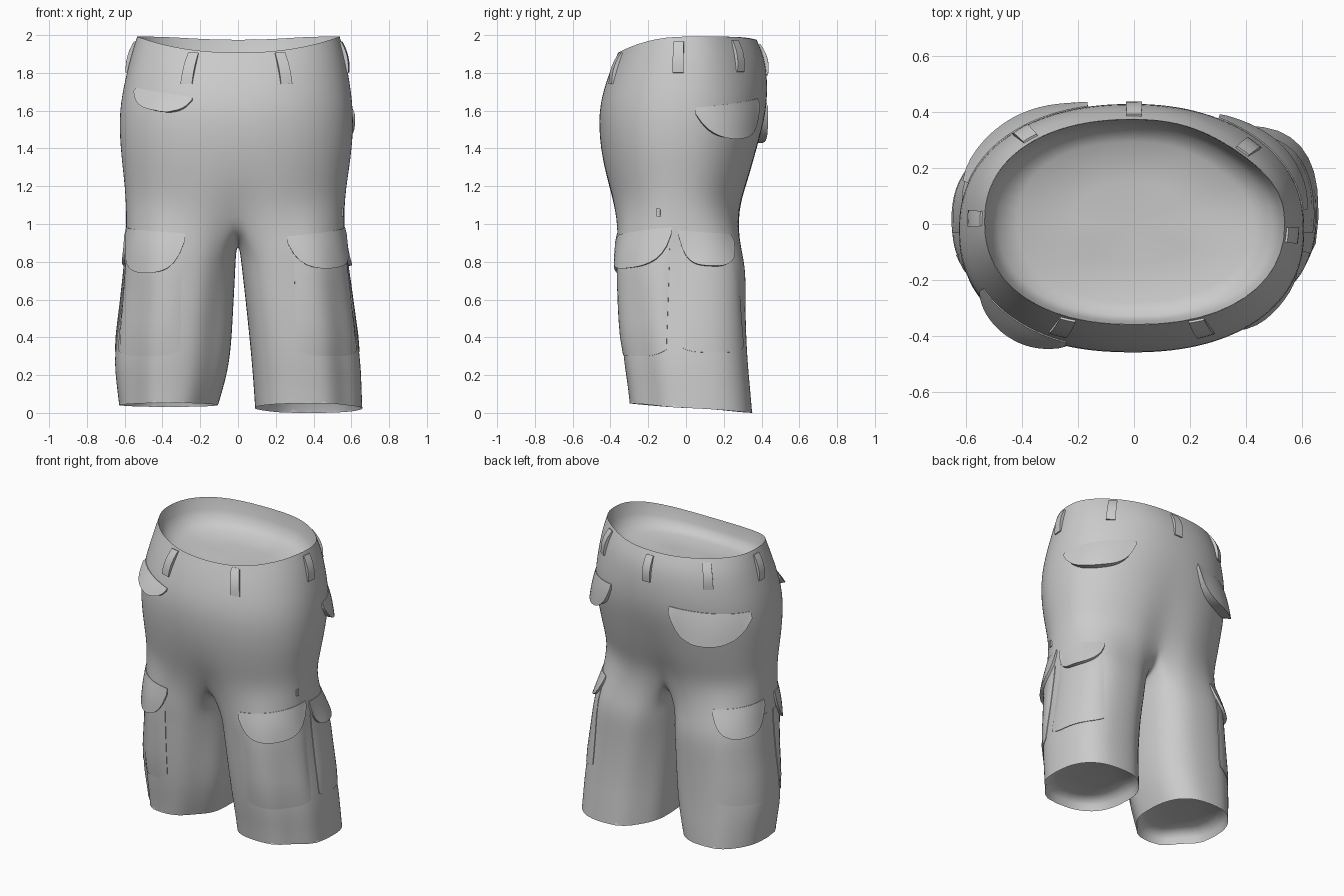
import bpy, bmesh, math
from mathutils import Vector
from mathutils.bvhtree import BVHTree

if "Cube" in bpy.data.objects:
    bpy.data.objects.remove(bpy.data.objects["Cube"])

N, M = 48, 11          # waist ring sides, points along the crotch seam


def spow(v, n):
    return math.copysign(abs(v) ** (2 / n), v)


def section(a, x0, x1, y0, y1, n, cuts=(0, 0, 0, 0)):
    """Point on a rounded-box outline; cuts trim the ++, -+, -- and +- corners."""
    cx, cy = (x0 + x1) / 2, (y0 + y1) / 2
    s = 1 - cuts[int((a % math.tau) / (math.pi / 2)) % 4] * math.sin(2 * a) ** 2
    return (cx + s * (x1 - x0) / 2 * spow(math.cos(a), n),
            cy + s * (y1 - y0) / 2 * spow(math.sin(a), n))


def finish(name, bm, angle=None, up=0):
    bmesh.ops.recalc_face_normals(bm, faces=bm.faces)
    if up and up * sum(f.normal.z * f.calc_area() for f in bm.faces) < 0:
        bmesh.ops.reverse_faces(bm, faces=bm.faces)
    me = bpy.data.meshes.new(name)
    bm.to_mesh(me)
    bm.free()
    ob = bpy.data.objects.new(name, me)
    bpy.context.collection.objects.link(ob)
    for p in me.polygons:
        p.use_smooth = True
    if angle:
        bpy.ops.object.select_all(action='DESELECT')
        ob.select_set(True)
        bpy.context.view_layer.objects.active = ob
        bpy.ops.object.shade_smooth_by_angle(angle=math.radians(angle))
    return ob


def bridge(bm, a, b):
    for i in range(len(a)):
        j = (i + 1) % len(a)
        bm.faces.new((a[i], a[j], b[j], b[i]))


# Shorts body: rings from the waist down
# (z, x0, x1, y0, y1, front dip, front pinch, back pinch, back right corner cut)
TORSO = [
    (1.992, -.535, .54, -.36, .375, .085, 0, 0, .07),
    (1.90, -.565, .565, -.39, .415, .06, 0, 0, .06),
    (1.78, -.595, .588, -.425, .432, .03, 0, 0, .04),
    (1.60, -.632, .614, -.466, .43, 0, 0, 0, 0),
    (1.40, -.624, .606, -.455, .385, 0, 0, .03, 0),
    (1.22, -.602, .577, -.422, .34, 0, .02, .08, 0),
    (1.08, -.592, .562, -.392, .295, 0, .09, .15, 0),
]
# Legs (z, inner x, outer x, front y, back y, hem tilt)
LEGS = {
    1: [(.86, .010, .567, -.368, .295, 0), (.75, .022, .583, -.36, .32, 0),
        (.55, .045, .607, -.352, .315, 0), (.30, .07, .650, -.335, .325, 0),
        (.15, .082, .655, -.312, .34, .01), (.025, .09, .66, -.30, .352, .025)],
    -1: [(.86, .010, .594, -.368, .295, 0), (.75, .014, .602, -.36, .32, 0),
         (.55, .025, .622, -.352, .315, 0), (.30, .038, .662, -.335, .32, 0),
         (.15, .072, .645, -.312, .33, 0), (.042, .105, .632, -.30, .335, .01)],
}
CUTS = {1: (0, .09, 0, .15), -1: (.07, 0, .12, .17)}   # leg corners, outer side is +

bm = bmesh.new()
prev, openings = None, []
for z, x0, x1, y0, y1, dip, pf, pb, cut in TORSO:
    ring = []
    for k in range(N):
        a = -math.pi / 2 + k * math.tau / N
        x, y = section(a, x0, x1, y0, y1, 2.25, (cut, 0, 0, 0))
        if k in (0, N // 2):
            x = 0
        y *= 1 - (pf if y < 0 else pb) * math.exp(-(x / .13) ** 2)
        s = math.sin(a)
        lift = -dip * max(0, -s) ** 2 - dip * .2 * max(0, s) ** 6
        ring.append(bm.verts.new((x, y, z + lift)))
    if prev:
        bridge(bm, prev, ring)
    else:
        openings.append(("waist_lining", [v.co.copy() for v in ring], 1, .19))
    prev = ring

front, back = prev[0].co, prev[N // 2].co
seam = []
for i in range(M):                       # from back centre to front centre
    t = (i + 1) / (M + 1)
    p = back.lerp(front, t)
    p.z -= .20 * math.sin(math.pi * t) ** .7
    seam.append(bm.verts.new(p))

H = N // 2
for side, rows in LEGS.items():
    last = [prev[(side * k) % N] for k in range(H + 1)] + seam
    for r, (z, xi, xo, y0, y1, tilt) in enumerate(rows):
        ring = []
        f = min(1, .4 + .3 * r)
        for k in range(H + 1 + M):
            deg = -135 + 270 * k / H if k <= H else 135 + 90 * (k - H) / (M + 1)
            a = math.radians(deg)
            x, y = section(a, xi, xo, y0, y1, 2.7, [c * f for c in CUTS[side]])
            ring.append(bm.verts.new((side * x, y, z - tilt * math.sin(a))))
        bridge(bm, last, ring)
        last = ring
    openings.append((f"hem_lining_{'right' if side > 0 else 'left'}",
                     [v.co.copy() for v in last], -1, .10))

body = finish("shorts_body", bm)
sub = body.modifiers.new("smooth", 'SUBSURF')
sub.levels = sub.render_levels = 2

# Linings: dished panels closing the waist and the leg openings
for name, rim, up, depth in openings:
    bm = bmesh.new()
    c = sum(rim, Vector()) / len(rim)
    prev = None
    for s, d, flat in ((.998, 0, 1), (.965, .4, .9), (.91, .7, .7), (.78, .88, .4), (.4, .98, .2)):
        ring = [bm.verts.new((c.x + (p.x - c.x) * s, c.y + (p.y - c.y) * s,
                              c.z + (p.z - c.z) * flat - up * depth * d)) for p in rim]
        if prev:
            bridge(bm, prev, ring)
        prev = ring
    mid = bm.verts.new((c.x, c.y, c.z - up * depth))
    for i in range(len(prev)):
        bm.faces.new((prev[i], prev[(i + 1) % len(prev)], mid))
    finish(name, bm, up=up)

bpy.context.view_layer.update()
tree = BVHTree.FromObject(body, bpy.context.evaluated_depsgraph_get())


def cast(c, ang, z, off):
    """Point lifted off the cloth, found by looking inwards towards axis c."""
    d = Vector((math.cos(ang), math.sin(ang), 0))
    hit, nor, _, _ = tree.ray_cast(Vector((c[0], c[1], z)) + d * 1.5, -d)
    if hit is None:
        return Vector((c[0], c[1], z)) + d * .3
    return hit + (nor if nor.dot(d) > 0 else -nor) * off


def patch(name, c, p0, p1, top0, top1, depth, lift, nu=16, nv=6):
    """Cloth piece laid on the body between two plan points; depth(u), lift(u, v)."""
    a0 = math.atan2(p0[1] - c[1], p0[0] - c[0])
    a1 = math.atan2(p1[1] - c[1], p1[0] - c[0])
    a1 = a0 + (a1 - a0 + math.pi) % math.tau - math.pi
    bm = bmesh.new()

    def place(i, j, off=None):
        u, v = i / nu, j / nv
        z = top0 + (top1 - top0) * u - depth(u) * v
        return bm.verts.new(cast(c, a0 + (a1 - a0) * u, z, lift(u, v) if off is None else off))

    g = [[place(i, j) for i in range(nu + 1)] for j in range(nv + 1)]
    for j in range(nv):
        for i in range(nu):
            bm.faces.new((g[j][i], g[j][i + 1], g[j + 1][i + 1], g[j + 1][i]))
    # thin edge returning to the cloth
    rim = ([(i, 0) for i in range(nu)] + [(nu, j) for j in range(nv)] +
           [(i, nv) for i in range(nu, 0, -1)] + [(0, j) for j in range(nv, 0, -1)])
    bridge(bm, [g[j][i] for i, j in rim], [place(i, j, -.003) for i, j in rim])
    return finish(name, bm, 40)


def flap(name, c, p0, p1, top0, top1, d, out, power=2.4):
    patch(name, c, p0, p1, top0, top1,
          lambda u: d * max(.06, 1 - abs(2 * u - 1) ** power) ** .6,
          lambda u, v: .004 + out * v * math.sin(math.pi * (.08 + .84 * u)))


def pocket(name, c, p0, p1, top, d, out):
    patch(name, c, p0, p1, top, top,
          lambda u: d * (1 - .06 * abs(2 * u - 1) ** 4),
          lambda u, v: .004 + out * (math.sin(math.pi * u) * math.sin(math.pi * v)) ** .5)


MID, RIGHT, LEFT = (0, 0), (.33, -.02), (-.33, -.02)

# Back pocket flaps and the open front pocket
flap("back_flap_right", MID, (.61, .05), (.32, .40), 1.615, 1.665, .18, .05)
flap("back_flap_left", MID, (-.17, .43), (-.57, .14), 1.655, 1.63, .2, .07)
flap("front_pocket_flap", MID, (-.56, -.24), (-.24, -.42), 1.72, 1.67, .10, .045)

# Cargo pockets with flaps on each leg
pocket("cargo_pocket_front_right", RIGHT, (.30, -.36), (.58, -.09), .87, .57, .018)
pocket("cargo_pocket_side_right", RIGHT, (.58, -.03), (.47, .26), .87, .55, .010)
pocket("cargo_pocket_front_left", LEFT, (-.60, -.10), (-.30, -.36), .87, .57, .014)
pocket("cargo_pocket_side_left", LEFT, (-.43, .29), (-.60, -.03), .87, .55, .010)
flap("cargo_flap_front_right", RIGHT, (.26, -.37), (.58, -.08), .935, .985, .19, .035, 3)
flap("cargo_flap_side_right", RIGHT, (.58, -.04), (.45, .26), .965, .945, .18, .03, 3)
flap("cargo_flap_front_left", LEFT, (-.59, -.12), (-.28, -.37), .98, .95, .22, .035, 3)
flap("cargo_flap_side_left", LEFT, (-.40, .30), (-.60, 0), .95, .975, .19, .03, 3)

# Belt loops (plan position, top height)
LOOPS = [(-.25, -.36, 1.905), (.24, -.37, 1.905), (.57, -.04, 1.965), (-.57, .02, 1.965),
         (.42, .28, 1.97), (-.39, .32, 1.965), (0, .41, 1.95)]
for n, (x, y, z) in enumerate(LOOPS):
    t = Vector((-y, x * .6, 0)).normalized() * .028
    patch(f"belt_loop_{n + 1}", MID, (x - t.x, y - t.y), (x + t.x, y + t.y), z, z,
          lambda u: .165, lambda u, v: .008 + .012 * math.sin(math.pi * v), 3, 6)

# Small zip tab on the right thigh
patch("zip_tab", RIGHT, (.56, -.16), (.56, -.14), 1.085, 1.085,
      lambda u: .045, lambda u, v: .008, 2, 2)
